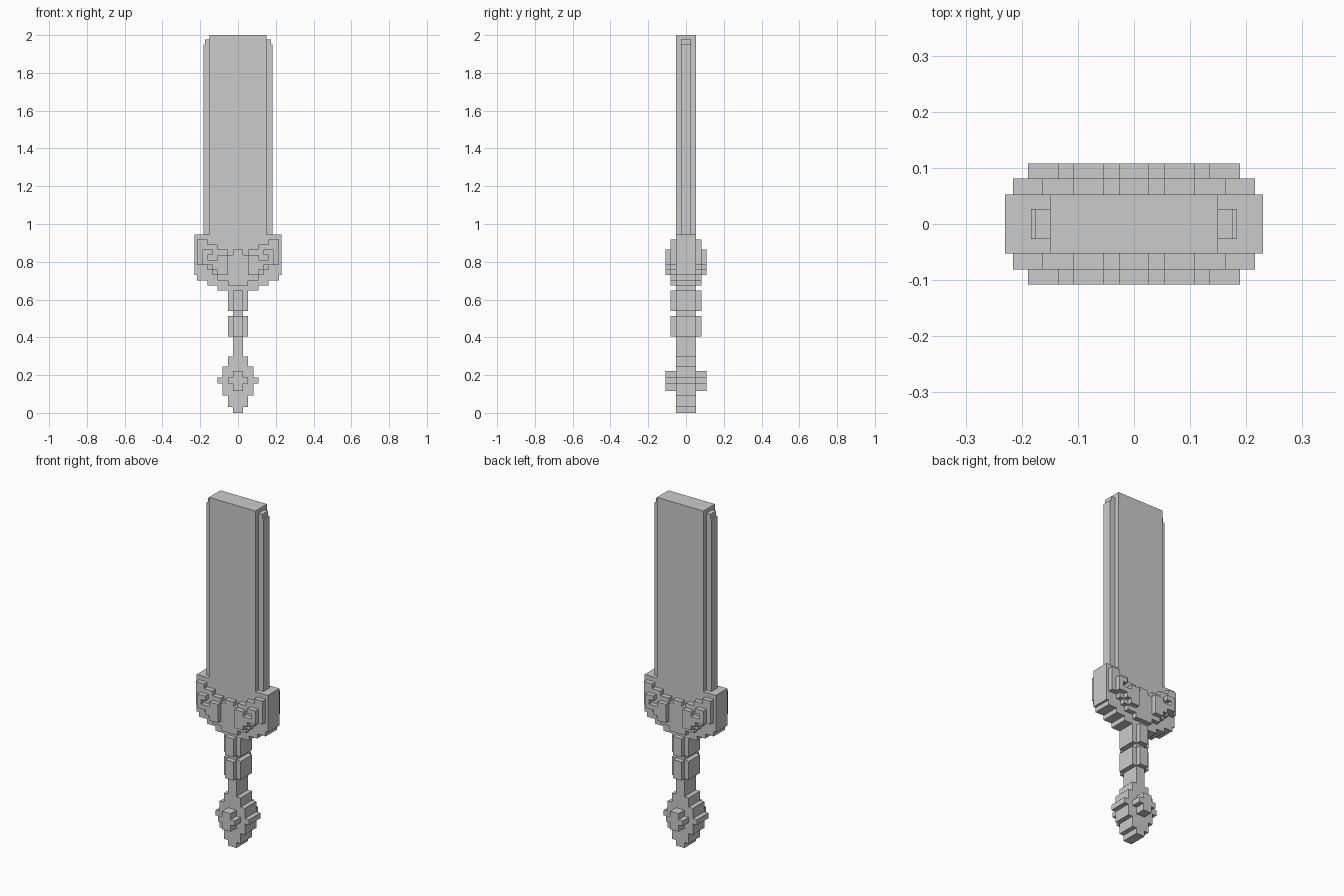
import bpy, bmesh

if "Cube" in bpy.data.objects:
    bpy.data.objects.remove(bpy.data.objects["Cube"])

U = 0.027  # block size of the stepped design


def prism(name, outline, depth):
    """Extrude a closed (x, z) outline symmetrically to y = +-depth."""
    bm = bmesh.new()
    face = bm.faces.new([bm.verts.new((x * U, -depth * U, z * U)) for x, z in outline])
    ext = bmesh.ops.extrude_face_region(bm, geom=[face])
    moved = [v for v in ext["geom"] if isinstance(v, bmesh.types.BMVert)]
    bmesh.ops.translate(bm, verts=moved, vec=(0, 2 * depth * U, 0))
    bmesh.ops.recalc_face_normals(bm, faces=bm.faces)
    mesh = bpy.data.meshes.new(name)
    bm.to_mesh(mesh)
    bm.free()
    obj = bpy.data.objects.new(name, mesh)
    bpy.context.collection.objects.link(obj)
    return obj


def mirrored(half):
    return half + [(-x, z) for x, z in reversed(half)]


def stepped(name, bands, depth):
    """Symmetric stepped silhouette from (half width, bottom, top) bands."""
    half = [(w, z) for w, lo, hi in bands for z in (lo, hi)]
    return prism(name, mirrored(half), depth)


TOP = 2 / U

# Blade and its recessed cutting edges
stepped("blade", [(5.55, 35, TOP)], 1.96)
for side, name in ((1, "edge_right"), (-1, "edge_left")):
    pts = [(5.55, 35), (6.8, 35), (6.8, 1.95 / U), (6.5, 1.95 / U),
           (6.5, 1.977 / U), (5.55, 1.977 / U)]
    prism(name, [(side * x, z) for x, z in pts], 0.98)

# Guard body
stepped("guard", [(4, 24, 25), (6, 25, 26), (8, 26, 27), (8.52, 27, 35)], 1.96)

# Raised brow plate, on both faces of the guard
plate = [(2, 25), (2, 26), (4, 26), (4, 27), (5, 27), (5, 28), (6, 28), (6, 29),
         (8, 29), (8, 34), (6, 34), (6, 33), (4, 33), (4, 32), (2, 32), (2, 31),
         (1, 31), (1, 32)]
prism("guard_plate", mirrored(plate), 3)

# Hooked ornaments, on both faces
hook = [(2, 27), (4, 27), (4, 28), (5, 28), (5, 29), (7, 29), (7, 32), (5, 32),
        (5, 31), (6, 31), (6, 30), (4, 30), (4, 31), (2, 31)]
for side, name in ((1, "ornament_right"), (-1, "ornament_left")):
    prism(name, [(side * x, z) for x, z in hook], 4)

# Grip core with two cross-shaped wraps
stepped("grip", [(1, 11, 24)], 1.96)
for i, (lo, hi) in enumerate(((15, 19), (20, 24))):
    stepped(f"wrap_sides_{i}", [(2, lo, hi)], 1.97)
    stepped(f"wrap_faces_{i}", [(1, lo, hi)], 3)

# Pommel and its raised cross
stepped("pommel", [(1, 0, 1.2), (2, 1.2, 3.4), (3, 3.4, 5.75), (4, 5.75, 6.9),
                   (3, 6.9, 9.1), (2, 9.1, 11.1)], 1.96)
stepped("pommel_cross", [(1, 4.3, 5.75), (2, 5.75, 6.9), (1, 6.9, 8.2)], 4)
